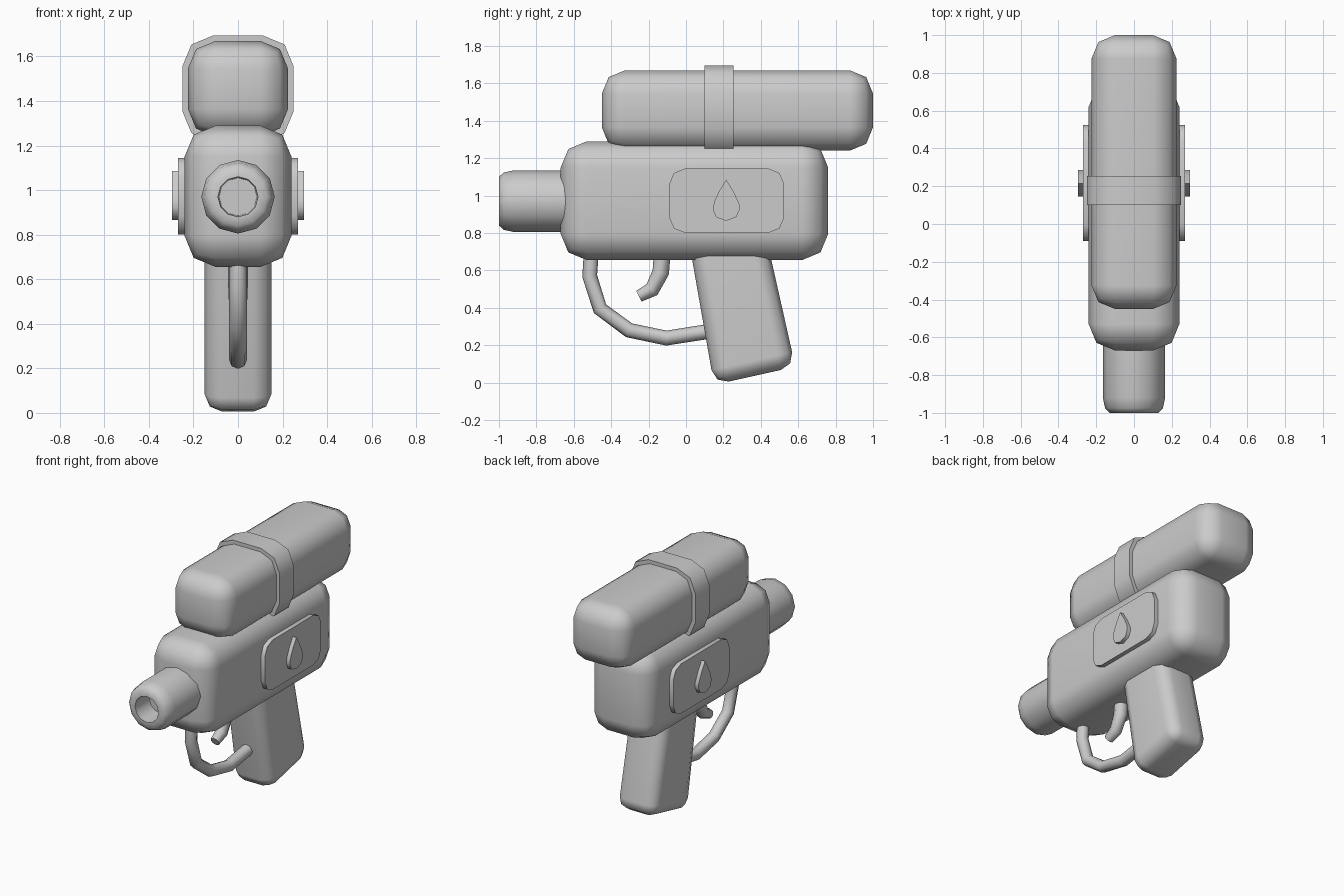
import bpy, bmesh, math
from mathutils import Matrix

if "Cube" in bpy.data.objects:
    bpy.data.objects.remove(bpy.data.objects["Cube"])

grey = bpy.data.materials.new("plain grey")
grey.diffuse_color = (0.6, 0.6, 0.6, 1)
grey.use_nodes = True
grey.node_tree.nodes["Principled BSDF"].inputs["Base Color"].default_value = grey.diffuse_color


def finish(obj, angle=50):
    """Give the part its colour and smooth shading with sharp edges kept."""
    obj.data.materials.append(grey)
    bpy.ops.object.select_all(action='DESELECT')
    obj.select_set(True)
    bpy.context.view_layer.objects.active = obj
    bpy.ops.object.shade_smooth_by_angle(angle=math.radians(angle))
    return obj


def make(name, bm, bevel=0.0, angle=50):
    bmesh.ops.recalc_face_normals(bm, faces=bm.faces)
    if bevel:
        bmesh.ops.bevel(bm, geom=list(bm.edges), offset=bevel, segments=2,
                        profile=0.5, affect='EDGES')
    mesh = bpy.data.meshes.new(name)
    bm.to_mesh(mesh)
    bm.free()
    obj = bpy.data.objects.new(name, mesh)
    bpy.context.collection.objects.link(obj)
    finish(obj, angle)
    if bevel:
        obj.modifiers.new("flat_ends", 'WEIGHTED_NORMAL').keep_sharp = True
    return obj


def prism(name, yz, x0, x1, bevel=0.0, angle=50):
    """Extrude a side-view outline of (y, z) points from x0 to x1."""
    bm = bmesh.new()
    face = bm.faces.new([bm.verts.new((x0, y, z)) for y, z in yz])
    out = bmesh.ops.extrude_face_region(bm, geom=[face])
    moved = [v for v in out["geom"] if isinstance(v, bmesh.types.BMVert)]
    bmesh.ops.translate(bm, verts=moved, vec=(x1 - x0, 0, 0))
    return make(name, bm, bevel, angle)


def rect(a0, a1, b0, b1):
    return [(a0, b0), (a1, b0), (a1, b1), (a0, b1)]


def rounded(a0, a1, b0, b1, r):
    """Rectangle outline with two-step corners."""
    pts = []
    for k, (ca, cb) in enumerate(rect(a0 + r, a1 - r, b0 + r, b1 - r)):
        for s in range(3):
            t = math.radians(180 + 90 * k + 45 * s)
            pts.append((ca + r * math.cos(t), cb + r * math.sin(t)))
    return pts


def tube(name, points):
    """Round rod through (y, z, radius) points."""
    curve = bpy.data.curves.new(name, 'CURVE')
    curve.dimensions = '3D'
    curve.bevel_depth = 1.0
    curve.bevel_resolution = 2
    curve.use_fill_caps = True
    spline = curve.splines.new('POLY')
    spline.points.add(len(points) - 1)
    for p, (y, z, r) in zip(spline.points, points):
        p.co = (0, y, z, 1)
        p.radius = r
    obj = bpy.data.objects.new(name, curve)
    bpy.context.collection.objects.link(obj)
    bpy.ops.object.select_all(action='DESELECT')
    obj.select_set(True)
    bpy.context.view_layer.objects.active = obj
    bpy.ops.object.convert(target='MESH')
    finish(bpy.context.view_layer.objects.active, 60)


# Main body, water tank and slanted grip
prism("body", rect(-0.67, 0.76, 0.655, 1.29), -0.24, 0.24, 0.14)
prism("tank", rect(-0.45, 1.0, 1.24, 1.67), -0.225, 0.225, 0.125)
prism("grip", [(0.15, -0.012), (0.585, 0.085), (0.424, 0.8), (0.008, 0.8)],
      -0.15, 0.15, 0.08)

# Strap around the tank
bm = bmesh.new()
ring = [bm.verts.new((x, 0.1, z))
        for x, z in rounded(-0.25, 0.25, 1.215, 1.695, 0.14)]
out = bmesh.ops.extrude_face_region(bm, geom=[bm.faces.new(ring)])
bmesh.ops.translate(bm, vec=(0, 0.155, 0),
                    verts=[v for v in out["geom"] if isinstance(v, bmesh.types.BMVert)])
make("tank_strap", bm)

# Nozzle turned around the barrel axis, with a recessed bore
bm = bmesh.new()
profile = [(0.165, -0.55), (0.165, -0.92), (0.153, -0.975), (0.13, -1.0),
           (0.09, -1.0), (0.085, -0.85)]
SIDES = 12
rings = [[bm.verts.new((r * math.cos(math.tau * i / SIDES), y,
                        0.97 + r * math.sin(math.tau * i / SIDES)))
          for i in range(SIDES)] for r, y in profile]
for a, b in zip(rings, rings[1:]):
    for i in range(SIDES):
        j = (i + 1) % SIDES
        bm.faces.new((a[i], a[j], b[j], b[i]))
bm.faces.new(rings[0])
bm.faces.new(rings[-1])
make("nozzle", bm)

# Raised side panels with a water drop on each
drop = [(0.215, 1.085), (0.255, 1.02), (0.285, 0.955), (0.285, 0.92),
        (0.268, 0.885), (0.215, 0.865), (0.16, 0.885), (0.145, 0.925),
        (0.15, 0.965), (0.178, 1.025)]
for side, s in (("right", 1), ("left", -1)):
    prism(side + "_panel", rounded(-0.09, 0.525, 0.80, 1.145, 0.085),
          s * 0.2, s * 0.27)
    prism(side + "_drop", drop, s * 0.25, s * 0.297)

# Trigger guard and trigger
R = 0.04
tube("trigger_guard", [(-0.505, 0.72, R), (-0.515, 0.57, R), (-0.46, 0.395, R),
                       (-0.305, 0.28, R), (-0.105, 0.238, R), (0.13, 0.275, R)])
tube("trigger", [(-0.125, 0.72, 0.045), (-0.135, 0.59, 0.045),
                 (-0.182, 0.497, 0.041), (-0.252, 0.462, 0.032)])
